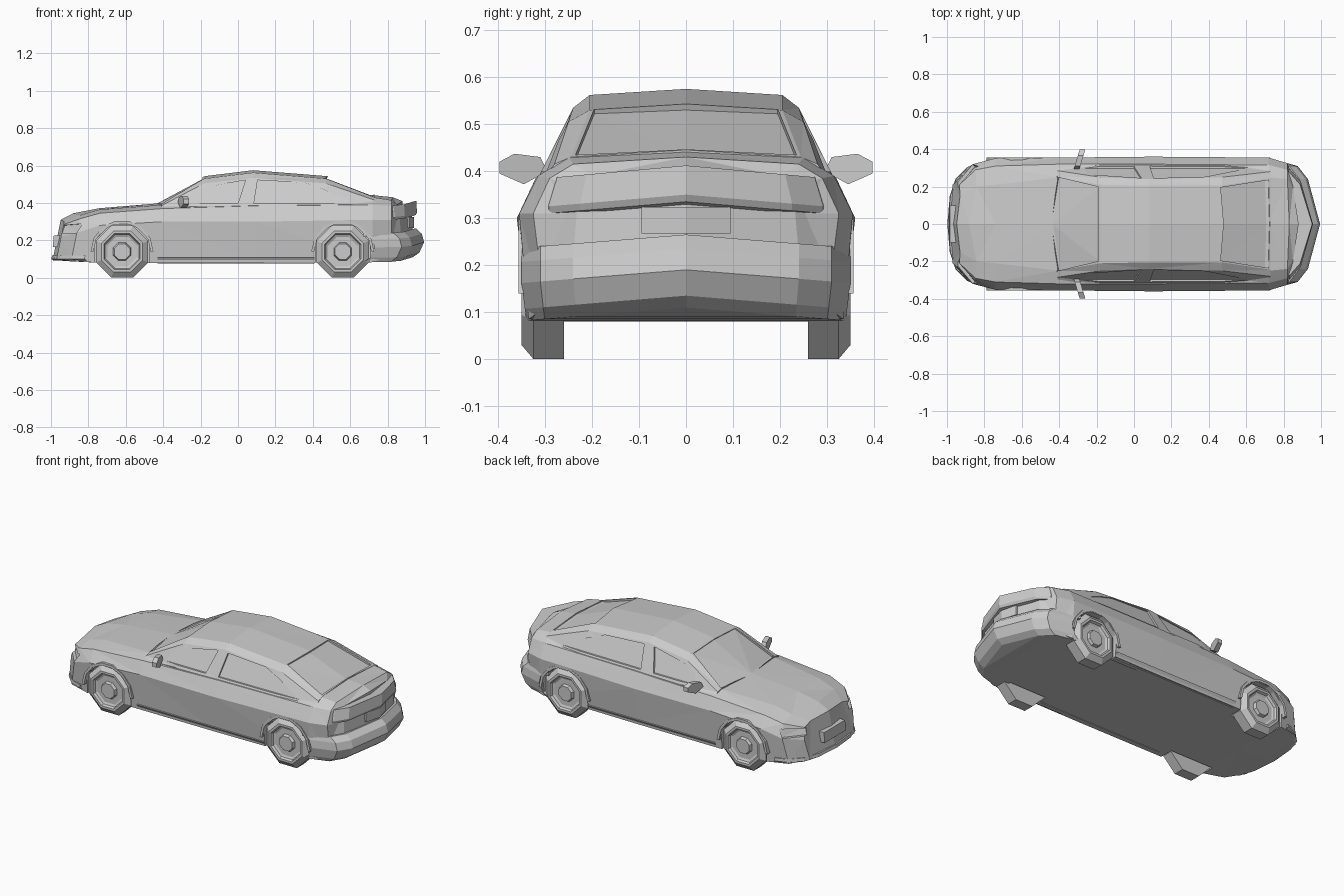
import bpy, bmesh
from math import sin, cos, pi
from mathutils import Vector

if "Cube" in bpy.data.objects:
    bpy.data.objects.remove(bpy.data.objects["Cube"])


def mesh(name, verts, faces, tri=False):
    bm = bmesh.new()
    vs = [bm.verts.new(v) for v in verts]
    for f in faces:
        bm.faces.new([vs[i] for i in f])
    bmesh.ops.remove_doubles(bm, verts=bm.verts, dist=1e-5)
    if tri:
        bmesh.ops.triangulate(bm, faces=bm.faces)
    bmesh.ops.recalc_face_normals(bm, faces=bm.faces)
    me = bpy.data.meshes.new(name)
    bm.to_mesh(me)
    bm.free()
    ob = bpy.data.objects.new(name, me)
    bpy.context.collection.objects.link(ob)
    return ob


def prism(name, pts, vec):
    """Extrude a 3D polygon along a vector."""
    n = len(pts)
    verts = [Vector(p) for p in pts] + [Vector(p) + Vector(vec) for p in pts]
    faces = [list(range(n)), list(range(n, 2 * n))]
    faces += [[i, (i + 1) % n, n + (i + 1) % n, n + i] for i in range(n)]
    return mesh(name, verts, faces, "cutter" in name)


def loft(name, halves):
    """Skin half sections (first and last point at y=0), mirrored in y."""
    m = len(halves[0])
    n = 2 * m - 2
    verts, faces = [], []
    for h in halves:
        verts += h + [(x, -y, z) for x, y, z in h[-2:0:-1]]
    for k in range(len(halves) - 1):
        a, b = k * n, (k + 1) * n
        faces += [[a + i, a + (i + 1) % n, b + (i + 1) % n, b + i] for i in range(n)]
    for a in (0, (len(halves) - 1) * n):
        faces += [[a + i for i in range(m)],
                  [a + i % n for i in range(m - 1, n + 1)]]
    return mesh(name, verts, faces, True)


def wrap(name, plan, levels, droop=0.0):
    """Stack a mirrored half plan outline through levels (z, dx, y scale)."""
    verts, faces = [], []
    full = [(x, -y) for x, y in plan[:0:-1]] + plan
    n = len(full)
    for z, dx, s in levels:
        verts += [(x + dx, y * s, z - droop * abs(y)) for x, y in full]
    for k in range(len(levels) - 1):
        faces += [[k * n + i, k * n + (i + 1) % n, (k + 1) * n + (i + 1) % n,
                   (k + 1) * n + i] for i in range(n)]
    e = (len(levels) - 1) * n
    # close top and bottom with strips across the car
    for a in (0, e):
        faces += [[a + i, a + i + 1, a + n - 2 - i, a + n - 1 - i] for i in range(n // 2 - 1)]
        c = n // 2
        faces.append([a + c - 1, a + c, a + c + 1])
    return mesh(name, verts, faces)


def volume(me):
    bm = bmesh.new()
    bm.from_mesh(me)
    v = bm.calc_volume()
    bm.free()
    return v


def cut(ob, cutter):
    """Subtract the cutter; keep the result only if it is sane."""
    old = ob.data
    v0, vc = volume(old), abs(volume(cutter.data))
    bpy.context.view_layer.objects.active = ob
    for solver in ('MANIFOLD', 'EXACT'):
        ob.data = old.copy()
        mod = ob.modifiers.new("cut", 'BOOLEAN')
        mod.operation, mod.object, mod.solver = 'DIFFERENCE', cutter, solver
        bpy.ops.object.modifier_apply(modifier=mod.name)
        v = volume(ob.data)
        if v0 - vc * 1.05 < v < v0 * .99999 and v > v0 * .8:
            break
        ob.data = old
    bpy.data.objects.remove(cutter)


def arc(cx, r, y, a0, a1, n):
    return [(cx + r * cos(a0 + (a1 - a0) * i / n), y,
             0.14 + r * sin(a0 + (a1 - a0) * i / n)) for i in range(n + 1)]


# Lower body: x, centre dx, bottom z, sill y, mid y/z, shoulder y/z, top y/z, centre z
body_rows = [
    (-.97, -.02, .10, .21, .23, .22, .21, .285, .15, .30, .31),
    (-.89, -.04, .09, .30, .32, .24, .29, .315, .20, .335, .345),
    (-.74, 0, .08, .335, .352, .28, .31, .345, .21, .365, .372),
    (-.40, 0, .08, .335, .355, .30, .32, .37, .25, .39, .40),
    (.10, 0, .08, .335, .36, .30, .32, .385, .25, .40, .41),
    (.72, 0, .085, .335, .355, .31, .315, .39, .25, .43, .442),
    (.82, .01, .11, .30, .325, .31, .29, .385, .24, .415, .43),
    (.85, .03, .12, .23, .25, .31, .24, .37, .20, .39, .41)]
sections = []
for x, d, zb, ys, ym, zm, yh, zh, yt, zt, zc in body_rows:
    lean = .2 if x < -.8 else 0
    pts = [(0, zb), (ys, zb), (ym, zm), (yh, zh), (yt, zt), (0, zc)]
    sections.append([(x + lean * (z - .1) + (d if y == 0 else 0), y, z) for y, z in pts])
body = loft("lower_body", sections)

# Cabin: x, centre dx, belt y/z, upper side y/z, roof edge y/z, centre z
cabin_rows = [
    (-.41, -.03, .305, .37, .285, .385, .25, .395, .405),
    (-.18, 0, .315, .385, .25, .505, .21, .53, .543),
    (.08, 0, .315, .385, .24, .535, .205, .562, .575),
    (.47, .01, .315, .385, .25, .505, .205, .53, .543),
    (.73, 0, .30, .385, .28, .415, .245, .43, .445)]
cabin = loft("cabin", [[(x + d, 0, .35), (x, yb, .35), (x, yb, zb), (x, yu, zu), (x, yr, zr), (x + d, 0, zc)]
                       for x, d, yb, zb, yu, zu, yr, zr, zc in cabin_rows])

# Recessed side windows
front_win = [(-.33, .397), (-.2, .48), (.04, .522), (.0, .397)]
rear_win = [(.085, .397), (.105, .522), (.36, .508), (.46, .472), (.61, .40)]
for s in (1, -1):
    for win in (front_win, rear_win):
        cut(cabin, prism("window_cutter", [(x, s * (.315 - (z - .385) * .5 - .012), z) for x, z in win],
                         (0, s * .1, 0)))

# Recessed windscreen and rear glass
for quad, up in (([(-.44, 0, .393), (-.40, .25, .386), (-.185, .198, .52), (-.185, 0, .53)], (-.06, 0, .1)),
                 ([(.475, 0, .53), (.46, .195, .522), (.715, .235, .424), (.722, 0, .436)], (.04, 0, .1))):
    for s in (1, -1):
        cut(cabin, prism("glass_cutter", [(x, s * (y if y else -.001), z) for x, y, z in quad], up))

# Wheels, wheel wells and arch flares
tyre = [(0, .26), (.151, .26), (.151, .325), (.119, .35), (.105, .35), (.098, .336),
        (.085, .33), (.052, .33), (.045, .347), (0, .347)]
for cx, end in ((-.62, "front"), (.56, "rear")):
    for s, side in ((1, "left"), (-1, "right")):
        cut(body, prism("well_cutter", arc(cx, .158, s * .25, pi / 8, pi * 17 / 8, 8)[:-1], (0, s * .2, 0)))
        outer = arc(cx, .168, s * .31, 0, pi, 7)
        inner = arc(cx, .153, s * .31, 0, pi, 7)
        prism(f"{end}_{side}_arch", outer + inner[::-1], (0, s * .046, 0))
        verts, faces = [], []
        for i in range(8):
            a = pi / 8 + i * pi / 4
            verts += [(cx + r * cos(a), s * y, .14 + r * sin(a)) for r, y in tyre]
        m = len(tyre)
        for i in range(8):
            j = (i + 1) % 8
            for k in range(1, m - 2):
                faces.append([i * m + k, i * m + k + 1, j * m + k + 1, j * m + k])
        faces += [[i * m + 1 for i in range(8)], [i * m + m - 2 for i in range(8)]]
        mesh(f"{end}_{side}_wheel", verts, faces)

# Rear bumper, boot lid lip and recessed light band
tail = [(.995, 0), (.93, .24), (.875, .31), (.73, .35)]
wrap("rear_bumper", tail, [(.11, -.06, .97), (.135, -.025, .98), (.19, 0, 1), (.235, -.012, 1), (.265, -.045, 1)],
     .08)
wrap("boot_lip", tail, [(.335, -.045, .94), (.35, -.038, .94), (.412, -.042, .88)], .08)
wrap("tail_light_band", tail, [(.235, -.06, 1), (.345, -.065, .96)], .05)

# Rear number plate
for s in (1, -1):
    prism("rear_plate", [(.90, 0, .267), (.941, 0, .267), (.915, s * .095, .267), (.90, s * .095, .267)],
          (0, 0, .057))

# Front lip, grille and recessed headlights
nose = [(-.998, 0), (-.985, .15), (-.955, .24), (-.89, .305), (-.82, .33)]
wrap("front_lip", nose, [(.092, .012, .98), (.10, 0, 1), (.118, .004, 1)])
prism("grille", [(-.99, -.10, .165), (-.99, .10, .165), (-.985, .10, .225), (-.985, -.10, .225)], (.05, 0, 0))
for s in (1, -1):
    cut(body, prism("headlight_cutter",
                    [(-.94, s * .20, .24), (-.85, s * .308, .24), (-.83, s * .308, .288), (-.925, s * .19, .28)],
                    (-.09, s * .07, 0)))

# Sills and door mirrors
mirror = [(.295, .40), (.31, .43), (.365, .437), (.397, .42), (.397, .395), (.345, .372)]
for s, side in ((1, "left"), (-1, "right")):
    prism(f"{side}_sill", [(-.43, s * .30, .077), (-.43, s * .325, .077), (-.43, s * .347, .11),
                           (-.43, s * .30, .11)], (.84, 0, 0))
    prism(f"{side}_mirror", [(-.32 + (y - .3) * .3, s * y, z) for y, z in mirror], (.03, 0, 0))
